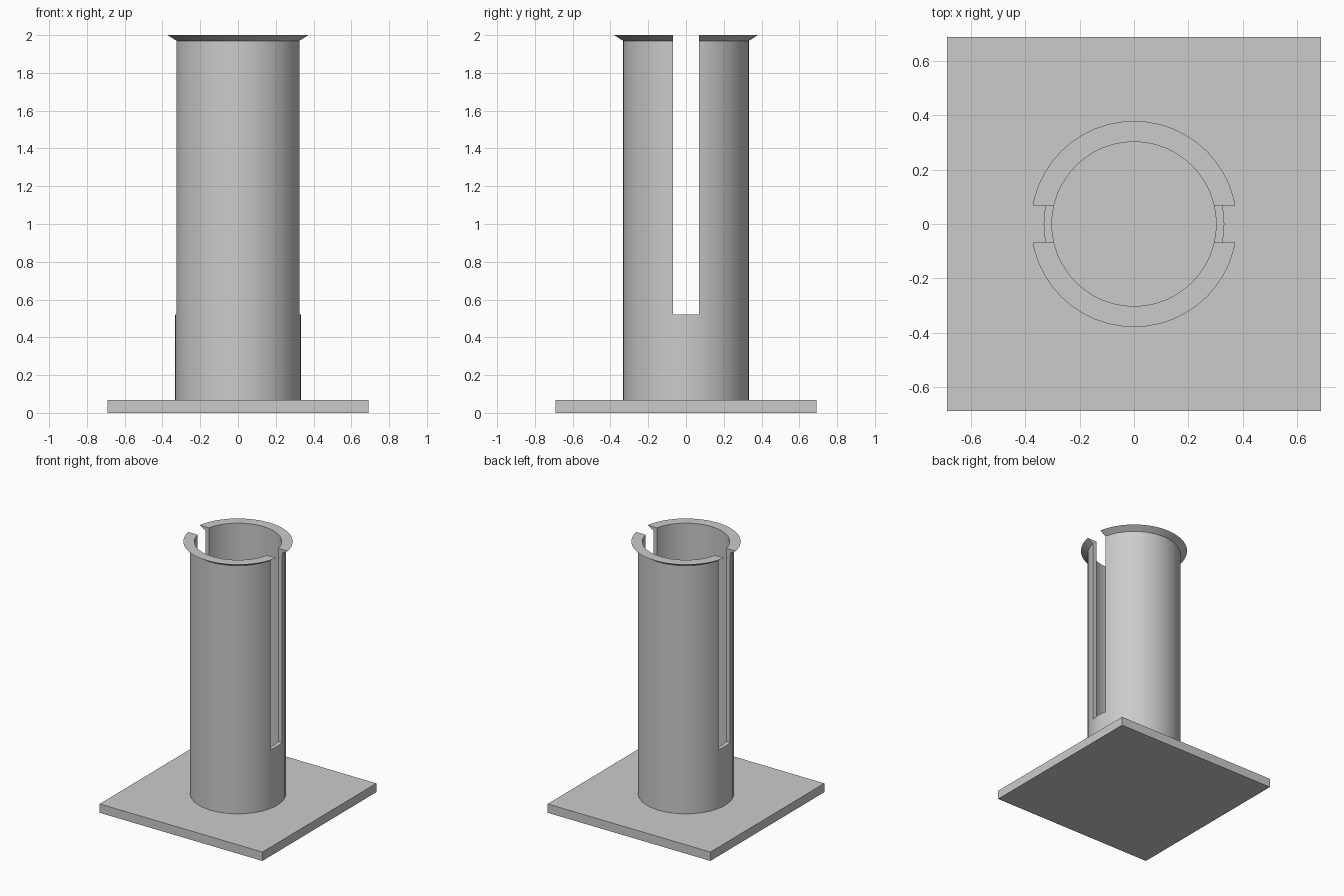
import bpy, bmesh, math
from mathutils import Matrix, Vector

cube = bpy.data.objects.get("Cube")
if cube:
    bpy.data.objects.remove(cube, do_unlink=True)

BASE_SIZE, BASE_TOP = 1.38, 0.068
OUTER, INNER, LIP = 0.333, 0.303, 0.38
LIP_BOTTOM, HEIGHT = 1.97, 2.0
SLOT_WIDTH, SLOT_BOTTOM = 0.138, 0.52
SEGMENTS = 48

grey = bpy.data.materials.new("light grey")
grey.use_nodes = True
colour = (0.6, 0.6, 0.6, 1)
grey.diffuse_color = colour
grey.node_tree.nodes["Principled BSDF"].inputs["Base Color"].default_value = colour


def add_object(name, bm):
    bmesh.ops.recalc_face_normals(bm, faces=bm.faces)
    mesh = bpy.data.meshes.new(name)
    bm.to_mesh(mesh)
    bm.free()
    mesh.materials.append(grey)
    obj = bpy.data.objects.new(name, mesh)
    bpy.context.collection.objects.link(obj)
    return obj


def add_box(name, size, bottom, top):
    bm = bmesh.new()
    matrix = Matrix.Translation((0, 0, (bottom + top) / 2)) @ Matrix.Diagonal((*size, top - bottom, 1))
    bmesh.ops.create_cube(bm, size=1, matrix=matrix)
    return add_object(name, bm)


def add_lathe(name, profile):
    bm = bmesh.new()
    verts = [bm.verts.new((r, 0, z)) for r, z in profile]
    edges = [bm.edges.new((a, b)) for a, b in zip(verts, verts[1:] + verts[:1])]
    bmesh.ops.spin(bm, geom=verts + edges, cent=(0, 0, 0), axis=(0, 0, 1),
                   angle=math.tau, steps=SEGMENTS, use_merge=True)
    bmesh.ops.remove_doubles(bm, verts=bm.verts, dist=0.0001)
    return add_object(name, bm)


# Square base plate
add_box("base_plate", (BASE_SIZE, BASE_SIZE), 0, BASE_TOP)

# Hollow tube with a flared lip
tube = add_lathe("slotted_tube", [
    (INNER, BASE_TOP), (OUTER, BASE_TOP), (OUTER, LIP_BOTTOM),
    (LIP, HEIGHT), (INNER, HEIGHT)])

# Slot through both side walls, open at the top
cutter = add_box("slot_cutter", (1, SLOT_WIDTH), SLOT_BOTTOM, HEIGHT + 0.2)
cutter.hide_render = True
slot = tube.modifiers.new("side slots", "BOOLEAN")
slot.operation = "DIFFERENCE"
slot.solver = "EXACT"
slot.object = cutter
bpy.ops.object.select_all(action="DESELECT")
tube.select_set(True)
bpy.context.view_layer.objects.active = tube
bpy.ops.object.modifier_apply(modifier=slot.name)
bpy.data.objects.remove(cutter, do_unlink=True)
bpy.ops.object.shade_smooth_by_angle(angle=math.radians(30))
